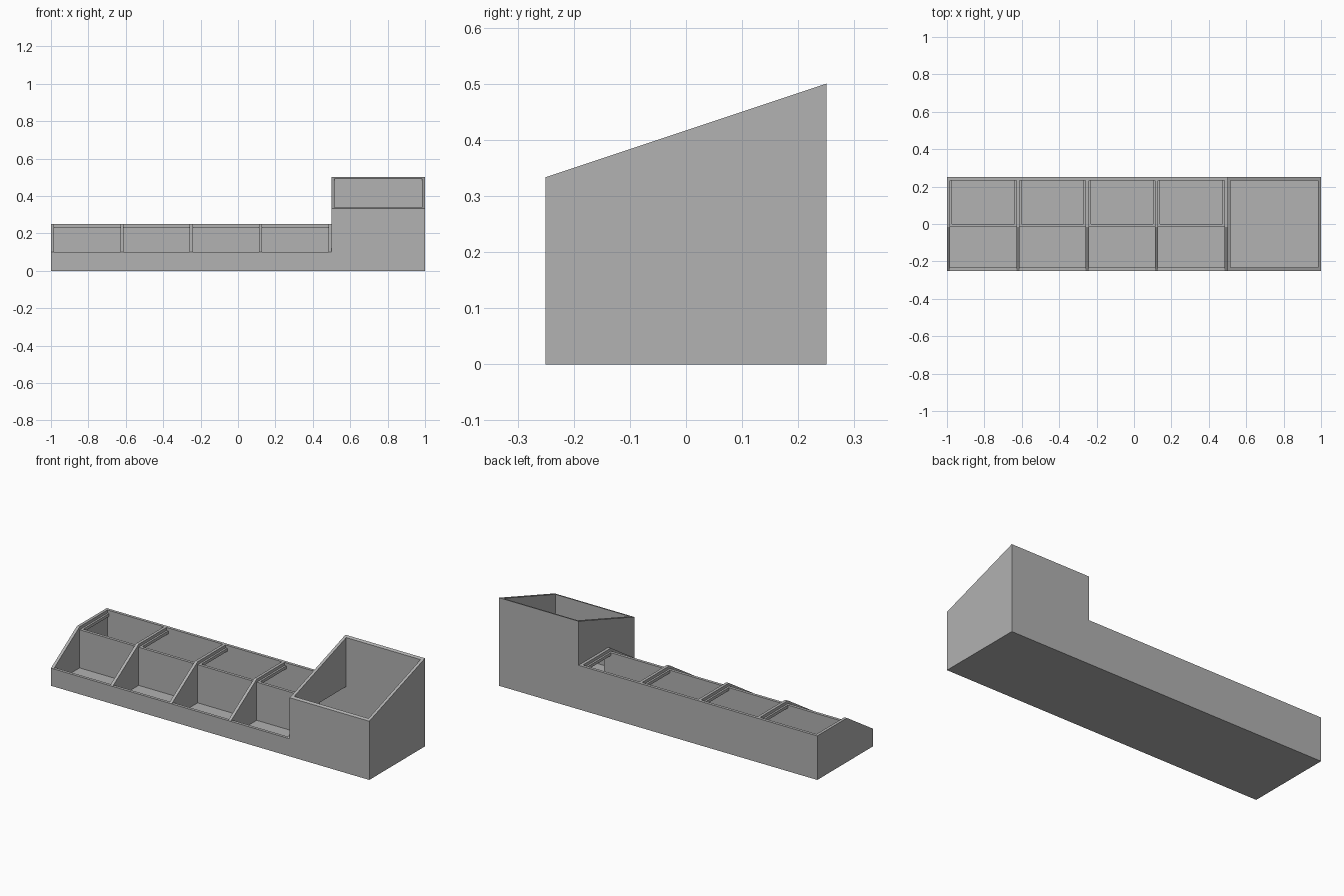
import bpy
import bmesh

cube = bpy.data.objects.get("Cube")
if cube:
    bpy.data.objects.remove(cube, do_unlink=True)

W = 1 / 60            # panel thickness
Y = 0.25              # half depth
TRAY_END = 0.5        # where the tall bin starts
TRAY_H = 0.25
LIP_H = 0.10
RAIL_LOW = TRAY_H - 2 * W
RAIL_TOP = TRAY_H - W
RAIL_W = 0.011
BAYS = 4

grey = bpy.data.materials.new("plain grey")
grey.use_nodes = True
grey.diffuse_color = (0.445, 0.445, 0.445, 1)
grey.node_tree.nodes["Principled BSDF"].inputs["Base Color"].default_value = grey.diffuse_color


def prism(name, x0, x1, profile):
    """Extrude a (y, z) outline from x0 to x1."""
    bm = bmesh.new()
    face = bm.faces.new([bm.verts.new((x0, y, z)) for y, z in profile])
    ext = bmesh.ops.extrude_face_region(bm, geom=[face], use_keep_orig=True)
    moved = [v for v in ext["geom"] if isinstance(v, bmesh.types.BMVert)]
    bmesh.ops.translate(bm, verts=moved, vec=(x1 - x0, 0, 0))
    bmesh.ops.recalc_face_normals(bm, faces=bm.faces[:])
    mesh = bpy.data.meshes.new(name)
    bm.to_mesh(mesh)
    bm.free()
    mesh.materials.append(grey)
    obj = bpy.data.objects.new(name, mesh)
    bpy.context.collection.objects.link(obj)
    return obj


def slab(name, x0, x1, y0, y1, z0, z1):
    return prism(name, x0, x1, [(y0, z0), (y1, z0), (y1, z1), (y0, z1)])


def rim(y):
    """Height of the tall bin's sloping rim."""
    return 1 / 3 + (y + Y) / 3


# Long tray shell
slab("floor", -1, 1, -Y, Y, 0, W)
slab("tray_front_lip", -1, TRAY_END, -Y, -Y + W, W, LIP_H)
slab("tray_back_wall", -1, TRAY_END, Y - W, Y, W, TRAY_H)
slab("tray_middle_panel", -1, TRAY_END, -W, 0, W, RAIL_TOP)

# Sloped dividers in front, bars bridging the open channel behind
pitch = (TRAY_END + 1 - W) / BAYS
divider = [(-Y, W), (0, W), (0, TRAY_H), (-W, TRAY_H), (-Y, LIP_H)]
for i in range(BAYS + 1):
    x = -1 + i * pitch
    prism(f"divider_{i + 1}", x, x + W, divider)
    if i == 0:
        slab("channel_end_wall", x, x + W, 0, Y - W, W, TRAY_H)
    else:
        slab(f"channel_bar_{i}", x, x + W, 0, Y - W, RAIL_LOW, TRAY_H)

# Ledges along both sides of each rear opening
for i in range(BAYS):
    left = -1 + i * pitch + W
    right = -1 + (i + 1) * pitch
    slab(f"ledge_a_{i + 1}", left, left + RAIL_W, 0, Y - W, RAIL_LOW, RAIL_TOP)
    slab(f"ledge_b_{i + 1}", right - RAIL_W, right, 0, Y - W, RAIL_LOW, RAIL_TOP)

# Tall bin, its inner wall open to the rear channel
prism("bin_inner_wall", TRAY_END, TRAY_END + W,
      [(-Y, W), (0, W), (0, RAIL_LOW), (Y - W, RAIL_LOW), (Y - W, W),
       (Y, W), (Y, rim(Y)), (-Y, rim(-Y))])
prism("bin_outer_wall", 1 - W, 1,
      [(-Y, W), (Y, W), (Y, rim(Y)), (-Y, rim(-Y))])
for name, y0 in (("bin_front_wall", -Y), ("bin_back_wall", Y - W)):
    y1 = y0 + W
    prism(name, TRAY_END + W, 1 - W,
          [(y0, W), (y1, W), (y1, rim(y1)), (y0, rim(y0))])
